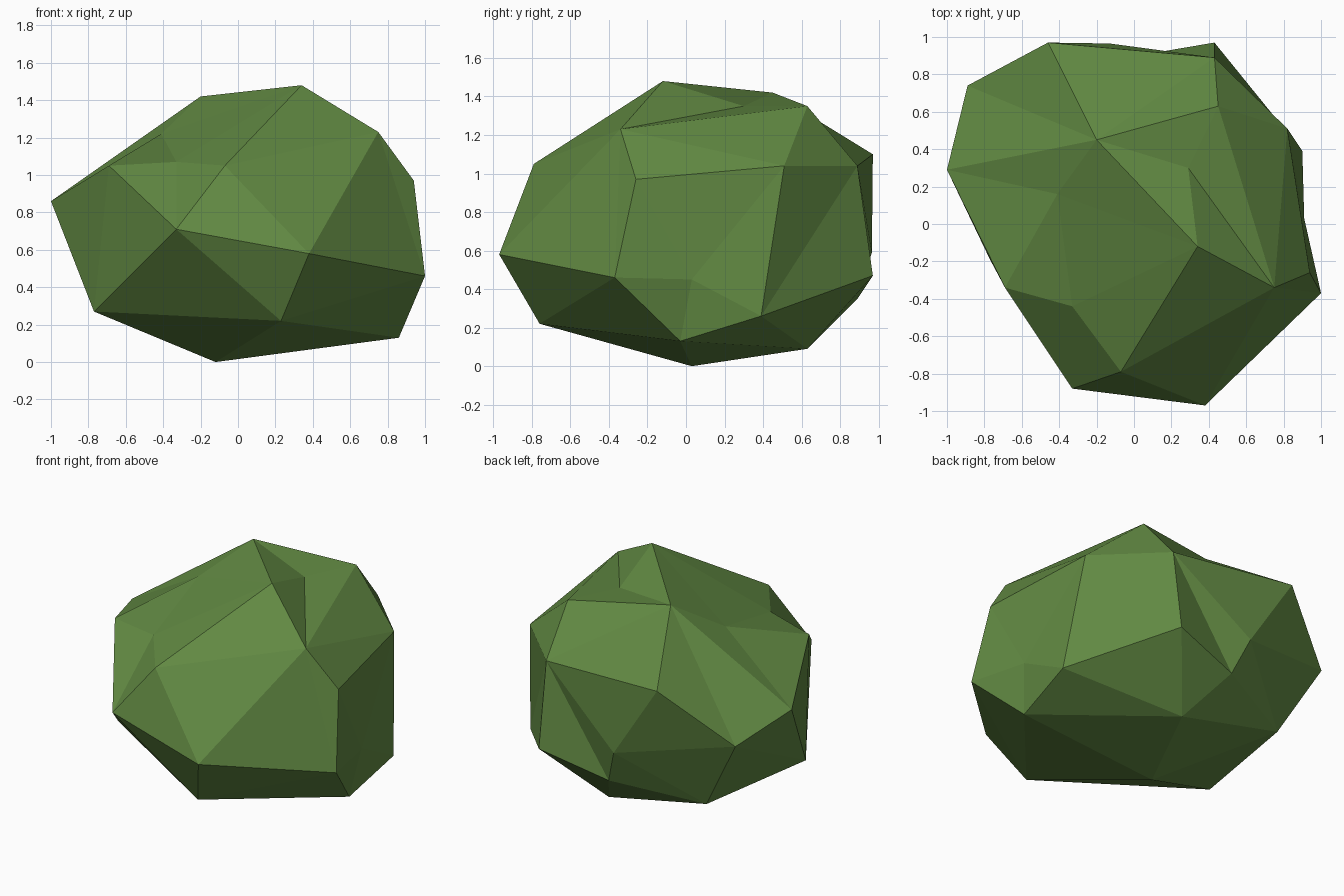
import bpy, bmesh

if "Cube" in bpy.data.objects:
    bpy.data.objects.remove(bpy.data.objects["Cube"])

# Corner points of the faceted bush, one letter each
corners = {
    # front and left
    'A': (-1, .29, .86), 'B': (-.77, -.19, .27), 'J': (-.33, -.88, .71), 'K': (.38, -.97, .58),
    'L': (.23, -.76, .22), 'M': (-.07, -.79, 1.05), 'N': (-.69, -.34, 1.05),
    # right
    'D': (.86, -.03, .13), 'E': (1, -.37, .46), 'F': (.94, -.26, .97), 'G': (.75, -.34, 1.23),
    'V': (.82, .51, 1.04), 'W': (.9, .39, .26), 'X': (.91, .03, .45),
    # crown, with dents O, P and Q
    'H': (.34, -.12, 1.48), 'I': (-.2, .45, 1.42), 'R': (.45, .63, 1.35),
    'O': (-.33, -.44, 1.07), 'P': (-.41, .16, 1.22), 'Q': (.29, .3, 1.35),
    # back
    'S': (-.46, .97, 1.1), 'T': (-.89, .74, .75), 'U': (.43, .97, .47), 'u': (.43, .89, 1.04),
    'x': (-.13, .965, .59), 'Z': (-.04, .89, .35),
    # underside
    'C': (-.12, .03, 0), 'Y': (.14, .63, .09), 'a': (-.61, .65, .25),
}

# Each fan is a hub followed by the rim it spreads to
fans = ["QIHGRI", "XEFVWDE", "PAIHONA", "OHMJN", "MJKGH", "GKEFVR", "RVuI",
        "IuSTA", "uVWUZxS", "xSTaZ", "YCDWUZaC", "BNATaCLJN", "LJKEDC"]

# Leaf colour
leaf = bpy.data.materials.new("leaf green")
leaf.diffuse_color = (0.12, 0.25, 0.055, 1)
leaf.use_nodes = True
leaf.node_tree.nodes["Principled BSDF"].inputs["Base Color"].default_value = leaf.diffuse_color

# Bush body
bm = bmesh.new()
v = {name: bm.verts.new(co) for name, co in corners.items()}
for hub, *rim in fans:
    for p, q in zip(rim, rim[1:]):
        bm.faces.new((v[hub], v[p], v[q]))
bmesh.ops.recalc_face_normals(bm, faces=bm.faces)
mesh = bpy.data.meshes.new("bush")
bm.to_mesh(mesh)
bm.free()
mesh.materials.append(leaf)
bpy.context.collection.objects.link(bpy.data.objects.new("bush", mesh))
